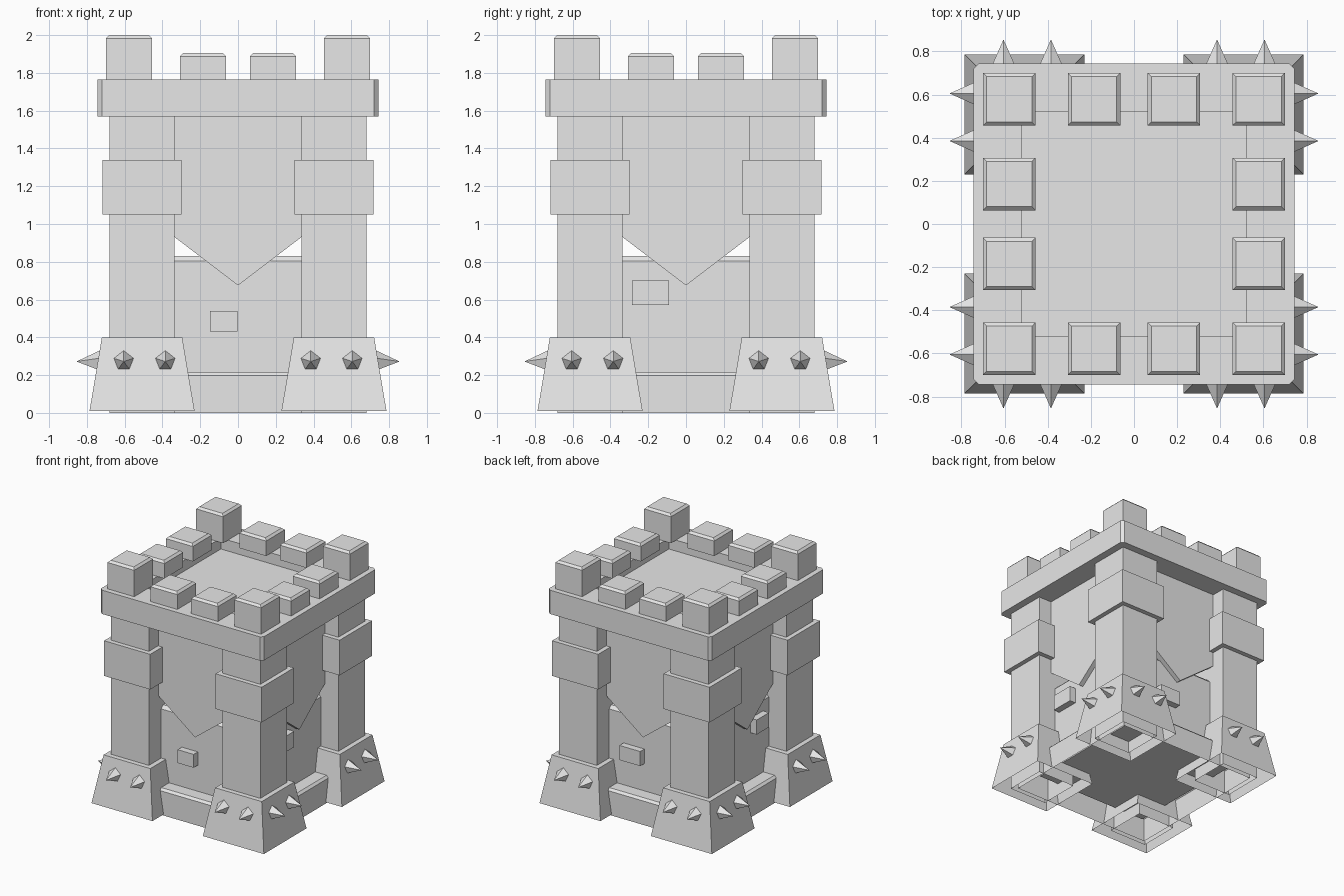
import bpy, bmesh, math
from mathutils import Matrix, Vector

if "Cube" in bpy.data.objects:
    bpy.data.objects.remove(bpy.data.objects["Cube"])

stone = bpy.data.materials.new("grey_stone")
stone.use_nodes = True
GREY = (0.8, 0.8, 0.8, 1)
stone.diffuse_color = GREY
stone.node_tree.nodes["Principled BSDF"].inputs["Base Color"].default_value = GREY


def finish(bm, name, turn=None):
    if turn is not None:
        bm.transform(Matrix.Rotation(turn, 4, 'Z'))
    mesh = bpy.data.meshes.new(name)
    bm.to_mesh(mesh)
    bm.free()
    mesh.materials.append(stone)
    obj = bpy.data.objects.new(name, mesh)
    bpy.context.collection.objects.link(obj)
    return obj


def block(name, x, y, z0, z1, half_x, half_y, top=1.0, bevel=0, open_bottom=False, turn=None):
    """Upright block with optional taper, bevelled top rim and open underside."""
    bm = bmesh.new()
    bmesh.ops.create_cube(bm, size=2)
    for v in bm.verts:
        up = v.co.z > 0
        k = top if up else 1
        v.co = Vector((x + v.co.x * half_x * k, y + v.co.y * half_y * k, z1 if up else z0))
    if bevel:
        rim = [e for e in bm.edges if all(v.co.z == max(w.co.z for w in bm.verts) for v in e.verts)]
        bmesh.ops.bevel(bm, geom=rim, offset=bevel, segments=1, affect='EDGES')
    if open_bottom:
        bm.normal_update()
        under = [f for f in bm.faces if f.normal.z < -0.9]
        bmesh.ops.delete(bm, geom=under, context='FACES')
    return finish(bm, name, turn)


# Corner towers: pillar, band and flared foot
C = 0.508
for sx in (-1, 1):
    for sy in (-1, 1):
        block("corner_pillar", sx * C, sy * C, 0, 1.58, 0.172, 0.172, open_bottom=True)
        block("pillar_band", sx * C, sy * C, 1.05, 1.34, 0.21, 0.21)
        block("pillar_foot", sx * C, sy * C, 0.01, 0.4, 0.278, 0.278, top=0.765, open_bottom=True)

# Lower keep and the low plinth around it
block("plinth", 0, 0, 0, 0.215, 0.64, 0.64, bevel=0.018, open_bottom=True)
block("lower_keep", 0, 0, 0.1, 0.83, 0.52, 0.52, bevel=0.025)


# Pointed wall panels hanging below the battlement
def panel(turn):
    outline = [(-0.335, 1.575), (-0.335, 0.93), (0, 0.675), (0.335, 0.93), (0.335, 1.575)]
    bm = bmesh.new()
    face = bm.faces.new([bm.verts.new((x, -0.56, z)) for x, z in outline])
    grown = bmesh.ops.extrude_face_region(bm, geom=[face])
    moved = [g for g in grown["geom"] if isinstance(g, bmesh.types.BMVert)]
    bmesh.ops.translate(bm, verts=moved, vec=(0, 0.05, 0))
    bmesh.ops.recalc_face_normals(bm, faces=bm.faces)
    finish(bm, "wall_panel", turn)


# Five-sided spikes on the outer faces of the feet
def spike(x, turn):
    bm = bmesh.new()
    bmesh.ops.create_cone(bm, cap_ends=True, segments=5, radius1=0.066, radius2=0,
                          depth=0.14)
    bm.transform(Matrix.Translation((x, -0.785, 0.272)) @ Matrix.Rotation(math.pi / 2, 4, 'X'))
    finish(bm, "foot_spike", turn)


for quarter in range(4):
    angle = quarter * math.pi / 2
    panel(angle)
    for x in (-0.605, -0.385, 0.385, 0.605):
        spike(x, angle)

# Single raised bricks, one per side: offset, height, half width, half height
bricks = [(-0.075, 0.485, 0.073, 0.055), (-0.188, 0.635, 0.098, 0.065),
          (-0.11, 0.5, 0.095, 0.06), (0.18, 0.66, 0.08, 0.06)]
for quarter, (x, z, w, h) in enumerate(bricks):
    block("raised_brick", x, -0.54, z - h, z + h, w, 0.035, turn=quarter * math.pi / 2)


# Battlement slab with chamfered corners and a sunken roof
def battlement():
    bm = bmesh.new()
    bmesh.ops.create_cube(bm, size=2)
    bm.transform(Matrix.Translation((0, 0, 1.668)) @ Matrix.Diagonal((0.743, 0.743, 0.098, 1)))
    bm.normal_update()
    roof = [f for f in bm.faces if f.normal.z > 0.9]
    bmesh.ops.inset_region(bm, faces=roof, thickness=0.315)
    sunk = bmesh.ops.extrude_discrete_faces(bm, faces=roof)["faces"]
    bmesh.ops.translate(bm, verts=sunk[0].verts[:], vec=(0, 0, -0.09))
    corners = [e for e in bm.edges if abs(e.verts[0].co.z - e.verts[1].co.z) > 0.15]
    bmesh.ops.bevel(bm, geom=corners, offset=0.022, segments=1, affect='EDGES')
    finish(bm, "battlement_slab")


battlement()

# Merlons around the rim, taller at the corners
spots = (-0.578, -0.185, 0.185, 0.578)
for x in spots:
    for y in spots:
        on_x, on_y = abs(x) > 0.5, abs(y) > 0.5
        if on_x and on_y:
            block("corner_merlon", x, y, 1.765, 2.0, 0.122, 0.122, bevel=0.017)
        elif on_x or on_y:
            block("merlon", x, y, 1.765, 1.905, 0.122, 0.122, bevel=0.017)
